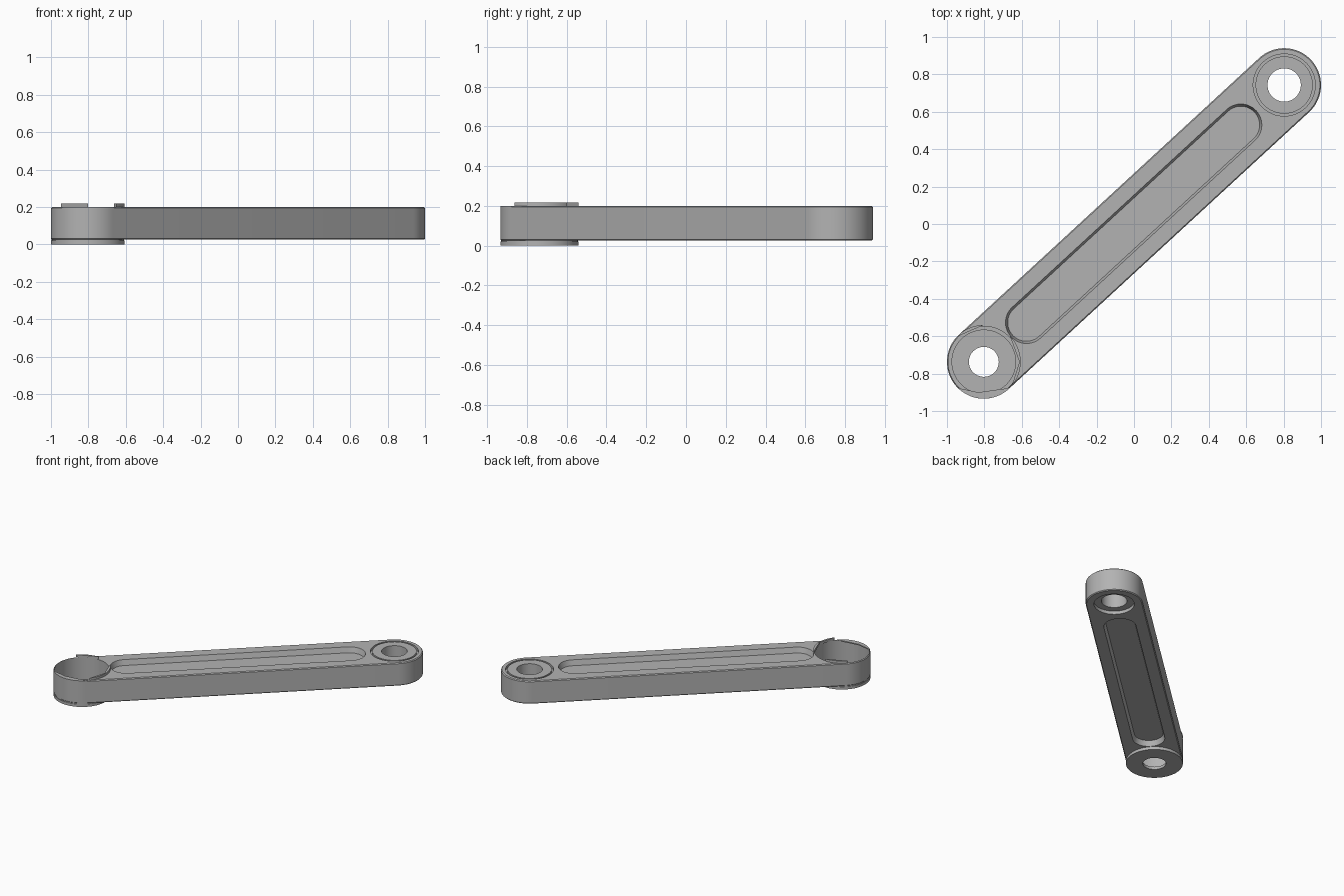
import bpy, bmesh, math
from mathutils import Vector

if "Cube" in bpy.data.objects:
    bpy.data.objects.remove(bpy.data.objects["Cube"], do_unlink=True)

NEAR = Vector((-0.803, -0.737))
FAR = Vector((0.803, 0.743))
AXIS = (FAR - NEAR).normalized()
HEADING = math.atan2(AXIS.y, AXIS.x)
RADIUS = 0.197
BASE, TOP = 0.025, 0.2

grey = bpy.data.materials.new("brushed grey")
grey.use_nodes = True
colour = (0.45, 0.45, 0.45, 1)
grey.diffuse_color = colour
grey.node_tree.nodes["Principled BSDF"].inputs["Base Color"].default_value = colour


def arc(centre, radius, start, end, steps=32):
    angles = [start + (end - start) * i / steps for i in range(steps + 1)]
    return [centre + radius * Vector((math.cos(a), math.sin(a))) for a in angles]


def circle(centre, radius):
    return arc(centre, radius, 0, 2 * math.pi, 64)[:-1]


def slot(a, b, radius):
    half = math.pi / 2
    return (arc(b, radius, HEADING - half, HEADING + half)
            + arc(a, radius, HEADING + half, HEADING + 3 * half))


def loft(name, layers):
    """Closed solid through matching outlines, listed from low to high."""
    bm = bmesh.new()
    rings = [[bm.verts.new((p.x, p.y, z)) for p in pts] for pts, z in layers]
    n = len(rings[0])
    for low, high in zip(rings, rings[1:]):
        for i in range(n):
            j = (i + 1) % n
            bm.faces.new((low[i], low[j], high[j], high[i]))
    bm.faces.new(rings[0][::-1])
    bm.faces.new(rings[-1])
    bmesh.ops.recalc_face_normals(bm, faces=bm.faces)
    mesh = bpy.data.meshes.new(name)
    bm.to_mesh(mesh)
    bm.free()
    mesh.materials.append(grey)
    obj = bpy.data.objects.new(name, mesh)
    bpy.context.collection.objects.link(obj)
    return obj


def activate(obj):
    bpy.ops.object.select_all(action='DESELECT')
    obj.select_set(True)
    bpy.context.view_layer.objects.active = obj


def cut(obj, cutter):
    cutter.hide_render = True
    mod = obj.modifiers.new("cut", 'BOOLEAN')
    mod.operation = 'DIFFERENCE'
    mod.solver = 'EXACT'
    mod.object = cutter
    activate(obj)
    bpy.ops.object.modifier_apply(modifier=mod.name)
    bpy.data.objects.remove(cutter, do_unlink=True)


def tube(name, centre, outer, inner, low, high):
    obj = loft(name, [(circle(centre, outer), low), (circle(centre, outer), high)])
    cut(obj, drill(centre, inner, low - 0.05, high + 0.05))
    return obj


def drill(centre, radius, low, high):
    return loft("cutter", [(circle(centre, radius), low), (circle(centre, radius), high)])


# Long arm with slightly eased rims
body, eased = slot(NEAR, FAR, RADIUS), slot(NEAR, FAR, RADIUS - 0.006)
arm = loft("arm", [(eased, BASE), (body, BASE + 0.006), (body, TOP - 0.006), (eased, TOP)])

# Tapered pockets on both broad faces
a, b = NEAR + AXIS * 0.31, FAR - AXIS * 0.315
wide, narrow = slot(a, b, 0.112), slot(a, b, 0.1)
cut(arm, loft("cutter", [(narrow, TOP - 0.04), (wide, TOP), (wide, TOP + 0.05)]))
cut(arm, loft("cutter", [(wide, BASE - 0.05), (wide, BASE), (narrow, BASE + 0.04)]))

# Bearing seat: through hole, ring groove above, recess below
cut(arm, drill(FAR, 0.089, -0.1, 0.4))
cut(arm, tube("cutter", FAR, 0.166, 0.153, TOP - 0.02, TOP + 0.03))
cut(arm, drill(FAR, 0.14, -0.1, BASE + 0.025))

# Hollow socket at the other end
cut(arm, drill(NEAR, RADIUS - 0.007, -0.1, 0.4))

# Socket floor washer
washer = tube("socket_floor", NEAR, RADIUS, 0.08, 0, 0.021)
seal = tube("floor_seal", NEAR, RADIUS - 0.004, 0.17, 0.02, 0.03)

# Remaining lip segments around the socket rim
parts = [arm, washer, seal]
for name, start, end, low, high in (
        ("back_lip", 90, 137, 0.2, 0.218),
        ("inner_lip", -40, 45, 0.2, 0.218),
        ("front_lip", 225, 315, 0.192, 0.2)):
    outline = arc(NEAR, RADIUS, math.radians(start), math.radians(end), 16)
    if name == "front_lip":
        outline.append(NEAR + Vector((-0.03, -0.163)))
    elif name == "inner_lip":
        outline.append(NEAR + Vector((0.19, 0.0)))
    parts.append(loft(name, [(outline, low), (outline, high)]))

for obj in parts:
    activate(obj)
    bpy.ops.object.shade_smooth_by_angle(angle=math.radians(30))
